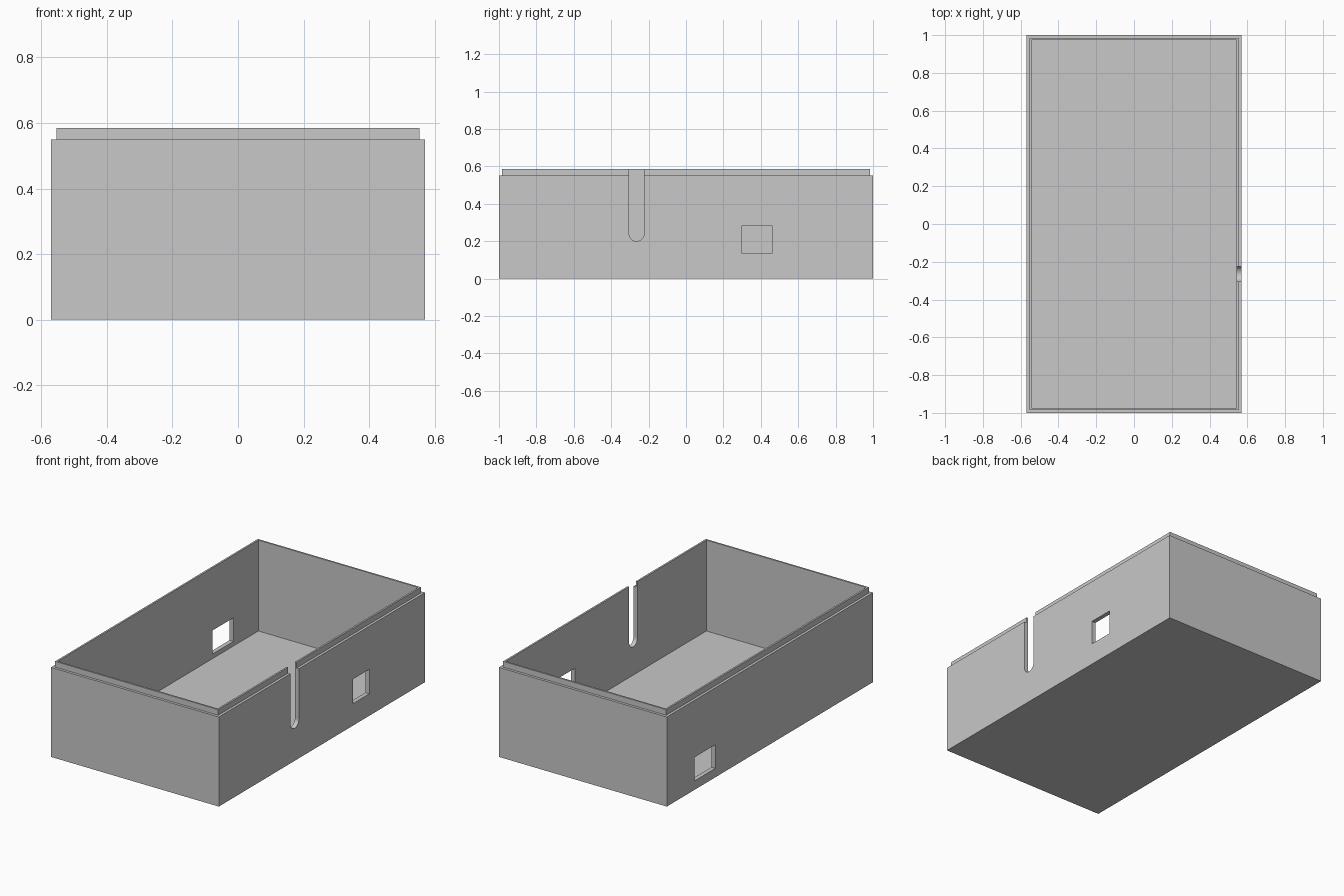
import bpy
import bmesh
from math import cos, pi, sin

if "Cube" in bpy.data.objects:
    bpy.data.objects.remove(bpy.data.objects["Cube"], do_unlink=True)

grey = bpy.data.materials.new("light_grey")
grey.use_nodes = True
grey.diffuse_color = (0.58, 0.58, 0.58, 1)
grey.node_tree.nodes["Principled BSDF"].inputs["Base Color"].default_value = (0.58, 0.58, 0.58, 1)

HALF_X, HALF_Y = 0.57, 1.0
WALL, STEP, FLOOR = 0.027, 0.016, 0.027
RIM, TOP = 0.55, 0.585


def make_object(name, bm):
    mesh = bpy.data.meshes.new(name)
    bmesh.ops.recalc_face_normals(bm, faces=bm.faces)
    bm.to_mesh(mesh)
    bm.free()
    mesh.materials.append(grey)
    obj = bpy.data.objects.new(name, mesh)
    bpy.context.collection.objects.link(obj)
    return obj


def extrude_profile(name, points, x0, x1):
    """Prism along x from a profile in y and z."""
    bm = bmesh.new()
    ends = [[bm.verts.new((x, y, z)) for y, z in points] for x in (x0, x1)]
    for end in ends:
        bm.faces.new(end)
    for i in range(len(points)):
        bm.faces.new([ends[0][i - 1], ends[0][i], ends[1][i], ends[1][i - 1]])
    return make_object(name, bm)


def rectangle(y0, y1, z0, z1):
    return [(y0, z0), (y1, z0), (y1, z1), (y0, z1)]


# Enclosure: rectangular rings from the base, over the stepped lip, down to the floor
bm = bmesh.new()
rings = []
for inset, z in [(0, 0), (0, RIM), (STEP, RIM), (STEP, TOP), (WALL, TOP), (WALL, FLOOR)]:
    x, y = HALF_X - inset, HALF_Y - inset
    rings.append([bm.verts.new((sx * x, sy * y, z))
                  for sx, sy in [(-1, -1), (1, -1), (1, 1), (-1, 1)]])
for low, high in zip(rings, rings[1:]):
    for i in range(4):
        bm.faces.new([low[i - 1], low[i], high[i], high[i - 1]])
bm.faces.new(rings[0])
bm.faces.new(rings[-1])
enclosure = make_object("enclosure", bm)

# Cable slot profile: round bottom, open at the top
SLOT_Y, SLOT_Z, SLOT_R, STEPS = -0.264, 0.24, 0.04, 16
slot = [(SLOT_Y - SLOT_R, TOP + 0.1)]
for i in range(STEPS + 1):
    angle = pi + pi * i / STEPS
    slot.append((SLOT_Y + SLOT_R * cos(angle), SLOT_Z + SLOT_R * sin(angle)))
slot.append((SLOT_Y + SLOT_R, TOP + 0.1))

# Openings through the two long walls
cutters = [
    extrude_profile("slot_cutter", slot, 0.5, 0.65),
    extrude_profile("right_window_cutter", rectangle(0.30, 0.46, 0.135, 0.285), 0.5, 0.65),
    extrude_profile("left_window_cutter", rectangle(0.53, 0.73, 0.055, 0.20), -0.65, -0.5),
]
for cutter in cutters:
    cutter.hide_render = True
    cut = enclosure.modifiers.new(cutter.name, 'BOOLEAN')
    cut.operation = 'DIFFERENCE'
    cut.solver = 'EXACT'
    cut.object = cutter

# Bake the openings and remove the cutters
bpy.context.view_layer.update()
evaluated = enclosure.evaluated_get(bpy.context.evaluated_depsgraph_get())
baked = bpy.data.meshes.new_from_object(evaluated)
enclosure.modifiers.clear()
enclosure.data = baked
for cutter in cutters:
    bpy.data.objects.remove(cutter, do_unlink=True)
